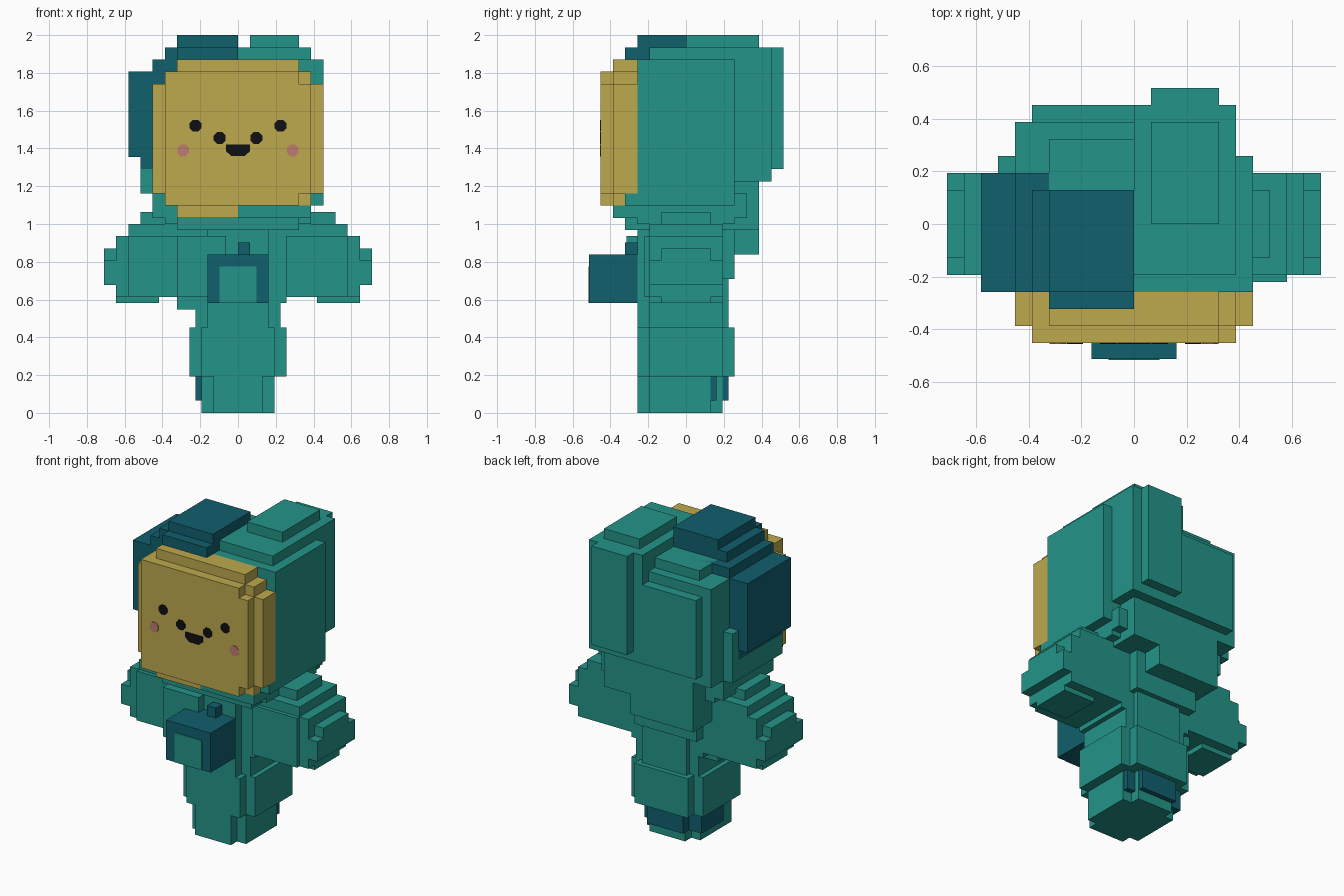
import bpy
import bmesh
import math
from mathutils import Matrix, Vector

if "Cube" in bpy.data.objects:
    bpy.data.objects.remove(bpy.data.objects["Cube"], do_unlink=True)

UNIT = 2 / 31  # edge of one block


def material(name, rgb):
    mat = bpy.data.materials.new(name)
    mat.use_nodes = True
    colour = (*rgb, 1)
    mat.diffuse_color = colour
    shader = mat.node_tree.nodes["Principled BSDF"]
    shader.inputs["Base Color"].default_value = colour
    shader.inputs["Roughness"].default_value = 0.8
    return mat


teal = material("teal", (0.017, 0.296, 0.25))
blue = material("deep blue", (0.005, 0.115, 0.152))
gold = material("gold", (0.515, 0.4, 0.076))
black = material("black", (0.005, 0.005, 0.006))
pink = material("pink", (0.53, 0.2, 0.16))


def finish(name, bm, mat):
    mesh = bpy.data.meshes.new(name)
    bm.to_mesh(mesh)
    bm.free()
    mesh.materials.append(mat)
    obj = bpy.data.objects.new(name, mesh)
    bpy.context.collection.objects.link(obj)
    return obj


def blocks(name, mat, *boxes, mirror=False):
    """Join boxes given in block units as (x range, y range, z range)."""
    bm = bmesh.new()
    for x0, x1, y0, y1, z0, z1 in boxes:
        spans = [(x0, x1)] + ([(-x1, -x0)] if mirror else [])
        for a, b in spans:
            centre = Vector((a + b, y0 + y1, z0 + z1)) * UNIT / 2
            size = Vector((b - a, y1 - y0, z1 - z0)) * UNIT
            bmesh.ops.create_cube(
                bm, size=1, matrix=Matrix.LocRotScale(centre, None, size))
    return finish(name, bm, mat)


def dot(name, mat, x, z):
    """Eight-sided plate on the face."""
    bm = bmesh.new()
    turn = Matrix.Rotation(math.pi / 2, 4, "X") @ Matrix.Rotation(math.pi / 8, 4, "Z")
    bmesh.ops.create_cone(
        bm, cap_ends=True, segments=8, radius1=0.034, radius2=0.034, depth=0.008,
        matrix=Matrix.Translation((x, -7 * UNIT, z)) @ turn)
    return finish(name, bm, mat)


# Boots and lower body
blocks("boots", teal, (-2, 2, -4, 3, 0, 3), (-3, 3, -3, 2, 0, 3))
blocks("boot_heels", blue, (-2.1, 1.9, 1.8, 3.5, 1, 2.99),
       (-3.5, -1.8, -1, 2.5, 1, 2.99), (1.8, 2.9, 1.8, 2.5, 1, 2.99))
blocks("hips", teal, (-3, 3, -4, 4, 3, 7), (-4, 4, -3, 3, 3, 7))

# Torso
blocks("torso", teal,
       (-3.5, 3.5, -3, 3, 7, 10), (-2.5, 2.5, -4, 3.5, 7, 15),
       (-4, 4, -3, 3, 9, 16), (-4, 3, 3, 4, 11, 16),
       (-5, -1, -4.9, -2, 9.5, 14.5), (-5, -3, -3, 2, 8.5, 10))
blocks("neck", teal, (-6, 6, -4, 4, 15.5, 16.5), (-5, 5, -5, 3, 15, 16))
blocks("collar_clasp", blue, (0, 1, -5, -4, 13, 14))

# Arms
blocks("arms", teal,
       (3, 9, -3, 3, 9.5, 15.5), (4, 8, -2, 2, 15, 16.5),
       (4, 9, -3.4, 2, 9.5, 14.5), (8, 10, -3, 3, 9.5, 14.5),
       (6.5, 10, -2, 2, 9, 11), (10, 11, -3, 3, 10.5, 12.5),
       (10, 11, -2, 2, 10.5, 13.5), mirror=True)

# Held box with an inset front panel
blocks("held_box", blue, (-2.5, 2.5, -7.95, -3.9, 9, 13))
blocks("held_box_panel", teal, (-1.5, 1.5, -8, -7.93, 9, 12))

# Back of the head, left half fuller than the right
blocks("hood_left", teal,
       (0, 7, -4, 4, 17, 29), (0, 6, -4, 7, 19, 29),
       (0, 6, -3, 7, 29, 30), (1, 5, 0, 6, 30, 31),
       (1, 5, 7, 8, 20, 30), (0, 6, -6, -4, 16, 17),
       (6, 7, -5, -4, 17, 18), (0, 6, -4, 5, 16, 18))
blocks("hood_right", teal,
       (-7, 0, -4, 4, 16, 27), (-7, 0, 3, 6, 18, 28),
       (-6, 0, 3, 7, 19, 27), (-5, 0, 2, 5, 28, 29),
       (-8, -7, -4, 3, 18, 20), (-8, -7, 3, 4, 18, 23))
blocks("hood_nape", teal, (-5, 5, 3, 6, 15, 20), (-5, 2, 3, 6, 13, 16))

# Blue patch over the right of the head
blocks("crown_patch", blue,
       (-7, 0, -4, 3, 27, 29), (-6, 0, -4, 2, 29, 30),
       (-5, 0, -5, -3, 29, 30), (-5, 0, -4, 2, 30, 31))
blocks("side_patch", blue, (-9, -7, -4, 3, 21, 28), (-8, -7, -4, 3, 20, 21))

# Stepped face
blocks("face", gold,
       (-7, 7, -6, -4, 18, 27), (-6, 6, -6, -4, 17, 28),
       (-5, 5, -6, -4, 17, 29), (-5, 0, -6, -4, 16, 17),
       (-6, 5, -7, -6, 17, 28), (-6, 6, -7, -6, 18, 27))

# Painted features
for side, x in (("right", -1), ("left", 1)):
    dot(side + "_eye", black, x * 0.225, 1.52)
    dot(side + "_cheek", pink, x * 0.29, 1.39)
    dot(side + "_mouth_corner", black, x * 0.097, 1.455)

mouth = bmesh.new()
outline = [(-0.063, 1.42), (-0.063, 1.385), (-0.035, 1.36),
           (0.035, 1.36), (0.063, 1.385), (0.063, 1.42)]
front = mouth.faces.new(
    [mouth.verts.new((x, -7 * UNIT - 0.004, z)) for x, z in outline])
extruded = bmesh.ops.extrude_face_region(mouth, geom=[front])["geom"]
moved = [v for v in extruded if isinstance(v, bmesh.types.BMVert)]
bmesh.ops.translate(mouth, verts=moved, vec=(0, 0.006, 0))
bmesh.ops.recalc_face_normals(mouth, faces=mouth.faces)
finish("mouth", mouth, black)
